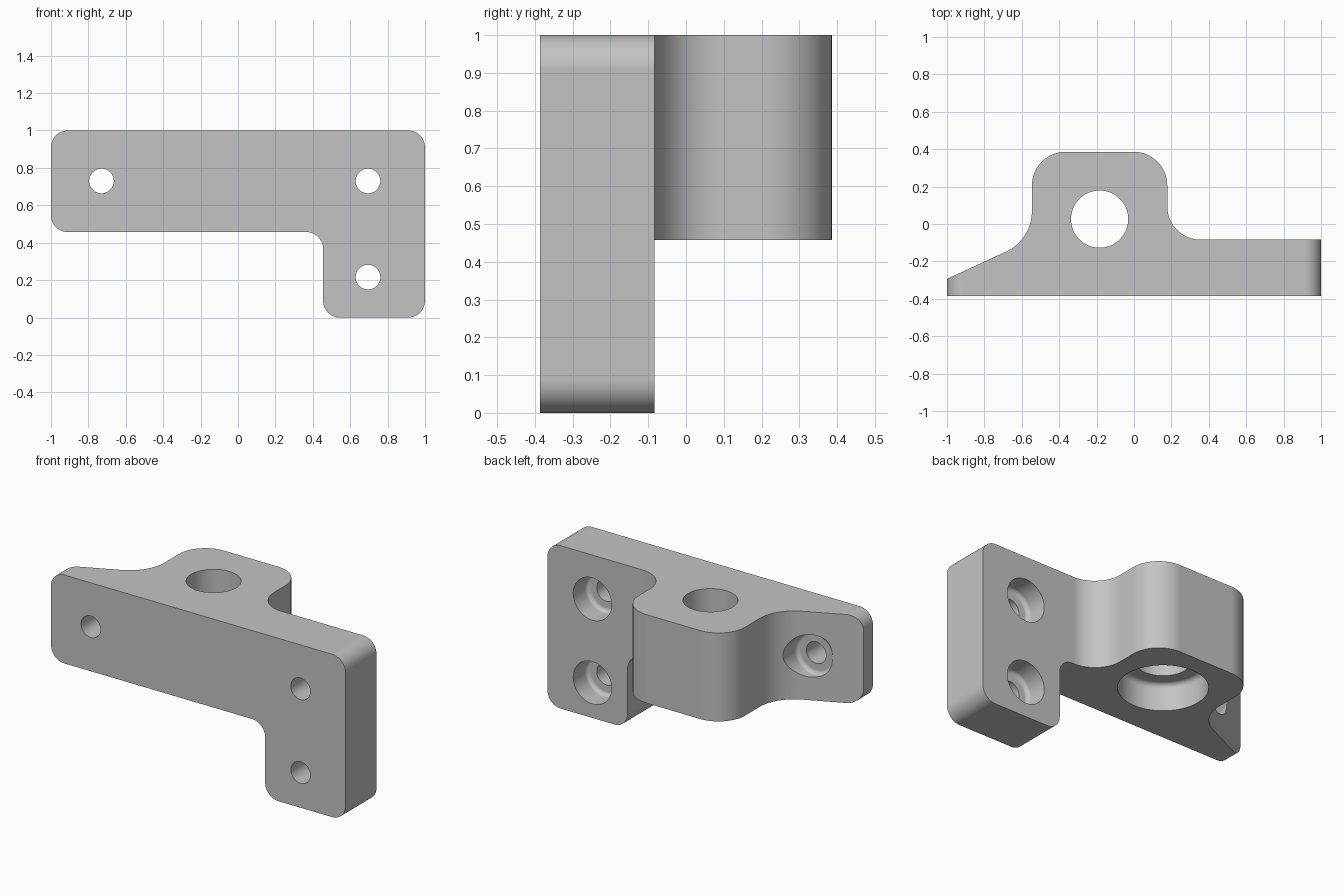
import bpy
import bmesh
from math import radians, sin, cos, pi, tan
from mathutils import Vector, Matrix

default = bpy.data.objects.get("Cube")
if default:
    bpy.data.objects.remove(default, do_unlink=True)

FRONT, PLATE_BACK, BOSS_BACK = -0.386, -0.084, 0.386
UNDERSIDE = 0.457

grey = bpy.data.materials.new("plain grey")
grey.use_nodes = True
grey.diffuse_color = (0.55, 0.55, 0.55, 1)
grey.node_tree.nodes["Principled BSDF"].inputs["Base Color"].default_value = grey.diffuse_color


def rounded(corners, steps=16):
    """Turn (x, y, radius) corners into an outline with tangent arcs."""
    pts = []
    for i, (x, y, r) in enumerate(corners):
        p = Vector((x, y))
        if r == 0:
            pts.append(p)
            continue
        a = (Vector(corners[i - 1][:2]) - p).normalized()
        b = (Vector(corners[(i + 1) % len(corners)][:2]) - p).normalized()
        half = a.angle(b) / 2
        centre = p + (a + b).normalized() * r / sin(half)
        start = p + a * r / tan(half) - centre
        sweep = start.angle_signed(p + b * r / tan(half) - centre)
        for k in range(steps + 1):
            # angle_signed is clockwise, Matrix.Rotation counter-clockwise
            pts.append(centre + Matrix.Rotation(-sweep * k / steps, 2) @ start)
    return pts


def finish(name, bm, matrix):
    bmesh.ops.recalc_face_normals(bm, faces=bm.faces)
    bm.transform(matrix)
    mesh = bpy.data.meshes.new(name)
    bm.to_mesh(mesh)
    bm.free()
    mesh.materials.append(grey)
    obj = bpy.data.objects.new(name, mesh)
    bpy.context.collection.objects.link(obj)
    return obj


def prism(name, outline, low, high, matrix=Matrix()):
    bm = bmesh.new()
    face = bm.faces.new([bm.verts.new((p.x, p.y, low)) for p in outline])
    top = bmesh.ops.extrude_face_region(bm, geom=[face])["geom"]
    verts = [v for v in top if isinstance(v, bmesh.types.BMVert)]
    bmesh.ops.translate(bm, verts=verts, vec=(0, 0, high - low))
    return finish(name, bm, matrix)


def stepped_cutter(name, wide, narrow, lead, depth, length, fillet, matrix, sides=72):
    """Counterbore with a filleted floor, then a narrower through hole along +z."""
    profile = [(wide, -lead)]
    for k in range(9):
        t = k / 8 * pi / 2
        profile.append((wide - fillet + fillet * cos(t), depth - fillet + fillet * sin(t)))
    profile += [(narrow, depth), (narrow, length)]
    bm = bmesh.new()
    rings = [[bm.verts.new((r * cos(2 * pi * i / sides), r * sin(2 * pi * i / sides), z))
              for i in range(sides)] for r, z in profile]
    for lower, upper in zip(rings, rings[1:]):
        for i in range(sides):
            j = (i + 1) % sides
            bm.faces.new((lower[i], lower[j], upper[j], upper[i]))
    bm.faces.new(rings[0])
    bm.faces.new(rings[-1])
    return finish(name, bm, matrix)


def boolean(target, tool, operation):
    mod = target.modifiers.new(operation.lower(), "BOOLEAN")
    mod.operation, mod.solver, mod.object = operation, "EXACT", tool
    bpy.context.view_layer.objects.active = target
    bpy.ops.object.modifier_apply(modifier=mod.name)
    bpy.data.objects.remove(tool, do_unlink=True)


# L-shaped face outline, swept along the depth
R = 0.09
face_outline = rounded([(-1, UNDERSIDE, R), (0.455, UNDERSIDE, R), (0.455, 0, R),
                        (1, 0, R), (1, 1, R), (-1, 1, R)])
upright = Matrix.Rotation(radians(90), 4, "X")
bracket = prism("bracket", face_outline, -0.6, 0.6, upright)

# Plan outline with the blended boss, swept upwards; the overlap is the body
plan_outline = rounded([(-1.2, FRONT, 0), (1.2, FRONT, 0), (1.2, PLATE_BACK, 0),
                        (0.178, PLATE_BACK, 0.178), (0.178, BOSS_BACK, 0.18),
                        (-0.546, BOSS_BACK, 0.18), (-0.546, PLATE_BACK, 0.237)])
boolean(bracket, prism("plan_cutter", plan_outline, -0.2, 1.2), "INTERSECT")

# Vertical bore, widened from below
boolean(bracket, stepped_cutter("bore_cutter", 0.247, 0.153, 0.1, 0.165, 0.8, 0.03,
                                Matrix.Translation((-0.184, 0.026, UNDERSIDE))), "DIFFERENCE")

# Screw holes, counterbored from the back
for x, z in ((-0.73, 0.73), (0.695, 0.73), (0.695, 0.216)):
    place = Matrix.Translation((x, PLATE_BACK, z)) @ upright
    boolean(bracket, stepped_cutter("screw_cutter", 0.13, 0.066, 0.4, 0.137, 0.5, 0.025,
                                    place), "DIFFERENCE")

# Smooth curves, crisp edges and clean flats
bpy.ops.object.select_all(action="DESELECT")
bracket.select_set(True)
bpy.context.view_layer.objects.active = bracket
bpy.ops.object.shade_smooth_by_angle(angle=radians(30))
weighted = bracket.modifiers.new("clean_flats", "WEIGHTED_NORMAL")
weighted.keep_sharp = True
